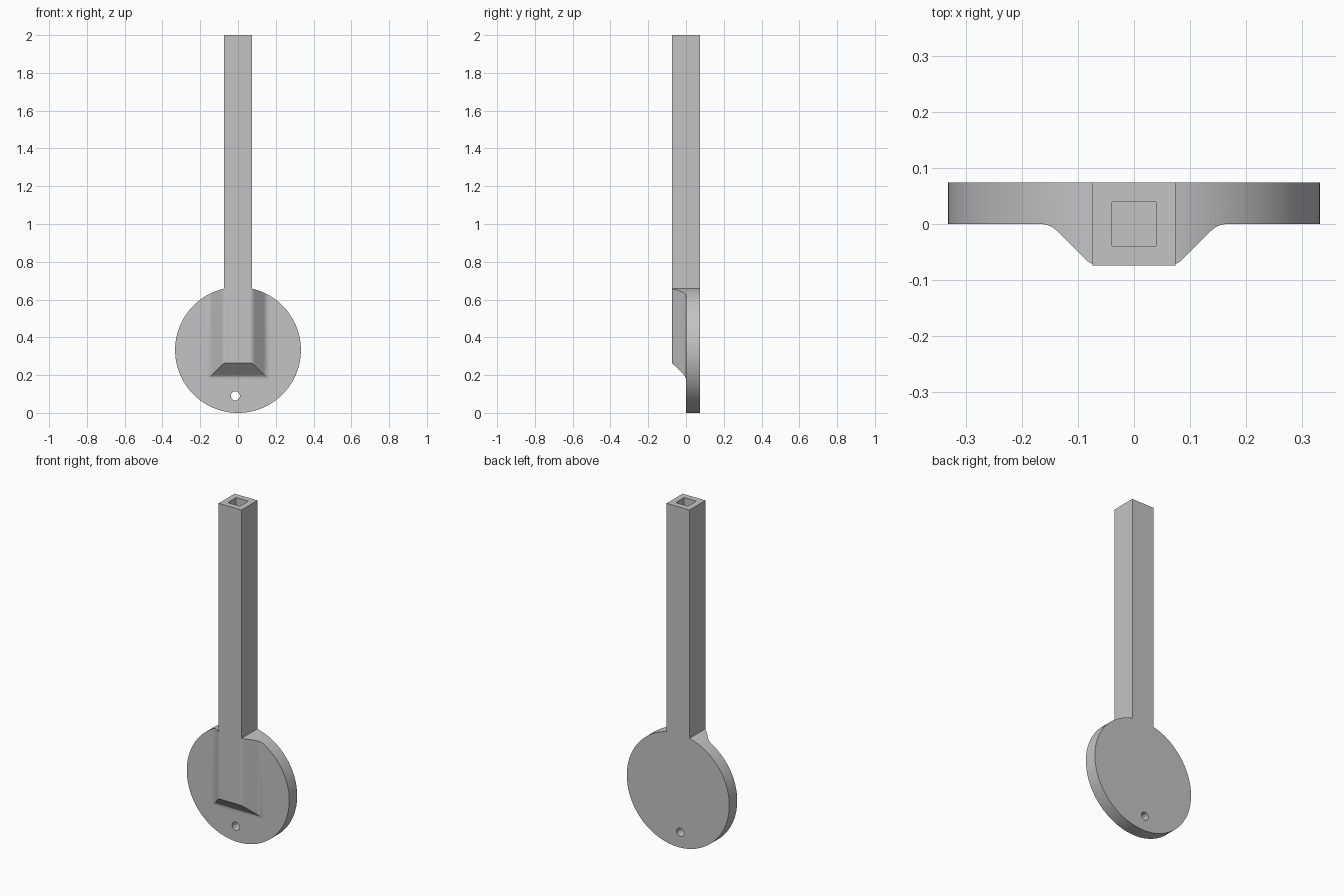
import bpy, bmesh, math
from mathutils import Vector

cube = bpy.data.objects.get("Cube")
if cube:
    bpy.data.objects.remove(cube, do_unlink=True)

RADIUS = 0.333   # disc radius and centre height
HALF = 0.074     # half thickness of the shaft
TOP = 2.0

grey = bpy.data.materials.new("plain_grey")
grey.use_nodes = True
grey.diffuse_color = (0.55, 0.55, 0.55, 1)
grey.node_tree.nodes["Principled BSDF"].inputs["Base Color"].default_value = (0.55, 0.55, 0.55, 1)


def make_loft(name, rings):
    """Closed solid lofted through equal-sized rings of points."""
    bm = bmesh.new()
    loops = [[bm.verts.new(p) for p in ring] for ring in rings]
    for a, b in zip(loops, loops[1:]):
        for i in range(len(a)):
            j = (i + 1) % len(a)
            bm.faces.new((a[i], a[j], b[j], b[i]))
    bm.faces.new(loops[0])
    bm.faces.new(loops[-1])
    bmesh.ops.recalc_face_normals(bm, faces=bm.faces)
    mesh = bpy.data.meshes.new(name)
    bm.to_mesh(mesh)
    bm.free()
    obj = bpy.data.objects.new(name, mesh)
    mesh.materials.append(grey)
    bpy.context.collection.objects.link(obj)
    return obj


def circle(x, y, z, r, n):
    return [(x + r * math.sin(math.tau * i / n), y, z + r * math.cos(math.tau * i / n))
            for i in range(n)]


def square(h, z):
    return [(-h, -h, z), (h, -h, z), (h, h, z), (-h, h, z)]


def plate_ring(w, y, bottom, top=0.9):
    return [(-w, y, bottom), (w, y, bottom), (w, y, top), (-w, y, top)]


def boolean(obj, cutter, operation):
    mod = obj.modifiers.new(operation.lower(), "BOOLEAN")
    mod.operation = operation
    mod.solver = "EXACT"
    mod.object = cutter
    bpy.context.view_layer.objects.active = obj
    bpy.ops.object.modifier_apply(modifier=mod.name)
    bpy.data.objects.remove(cutter, do_unlink=True)


def bend(a, b, c, steps=6):
    """Rounded corner from a to c, pulled towards b."""
    a, b, c = Vector(a), Vector(b), Vector(c)
    return [a.lerp(b, i / steps).lerp(b.lerp(c, i / steps), i / steps) for i in range(steps + 1)]


# Disc with the sloped, filleted ridge rising from its front
profile = bend((0.168, 0), (0.15, 0), (0.137, -0.013))
profile += bend((0.087, -0.063), (0.076, -HALF), (0.062, -HALF))
rings = [plate_ring(0.5, 0.1, -0.2), plate_ring(0.5, 0, -0.2)]
rings += [plate_ring(x, y, min(0.34 - x, 0.19 - y)) for x, y in profile]
disc = make_loft("disc_with_ridge", rings)
boolean(disc, make_loft("round_cutter", [circle(0, y, RADIUS, RADIUS, 128)
                                         for y in (-0.2, HALF)]), "INTERSECT")

# Small hanging hole through the disc
boolean(disc, make_loft("hole_cutter", [circle(-0.014, y, 0.09, 0.024, 24)
                                        for y in (-0.2, 0.2)]), "DIFFERENCE")

# Square shaft with a square socket in its end
shaft = make_loft("shaft", [square(HALF, 0.655), square(HALF, TOP),
                            square(0.039, TOP), square(0.039, TOP - 0.3)])

# Smooth curved areas, crisp edges
for obj in (disc, shaft):
    bpy.ops.object.select_all(action="DESELECT")
    obj.select_set(True)
    bpy.context.view_layer.objects.active = obj
    bpy.ops.object.shade_smooth_by_angle(angle=math.radians(30))
    normals = obj.modifiers.new("even_shading", "WEIGHTED_NORMAL")
    normals.keep_sharp = True
